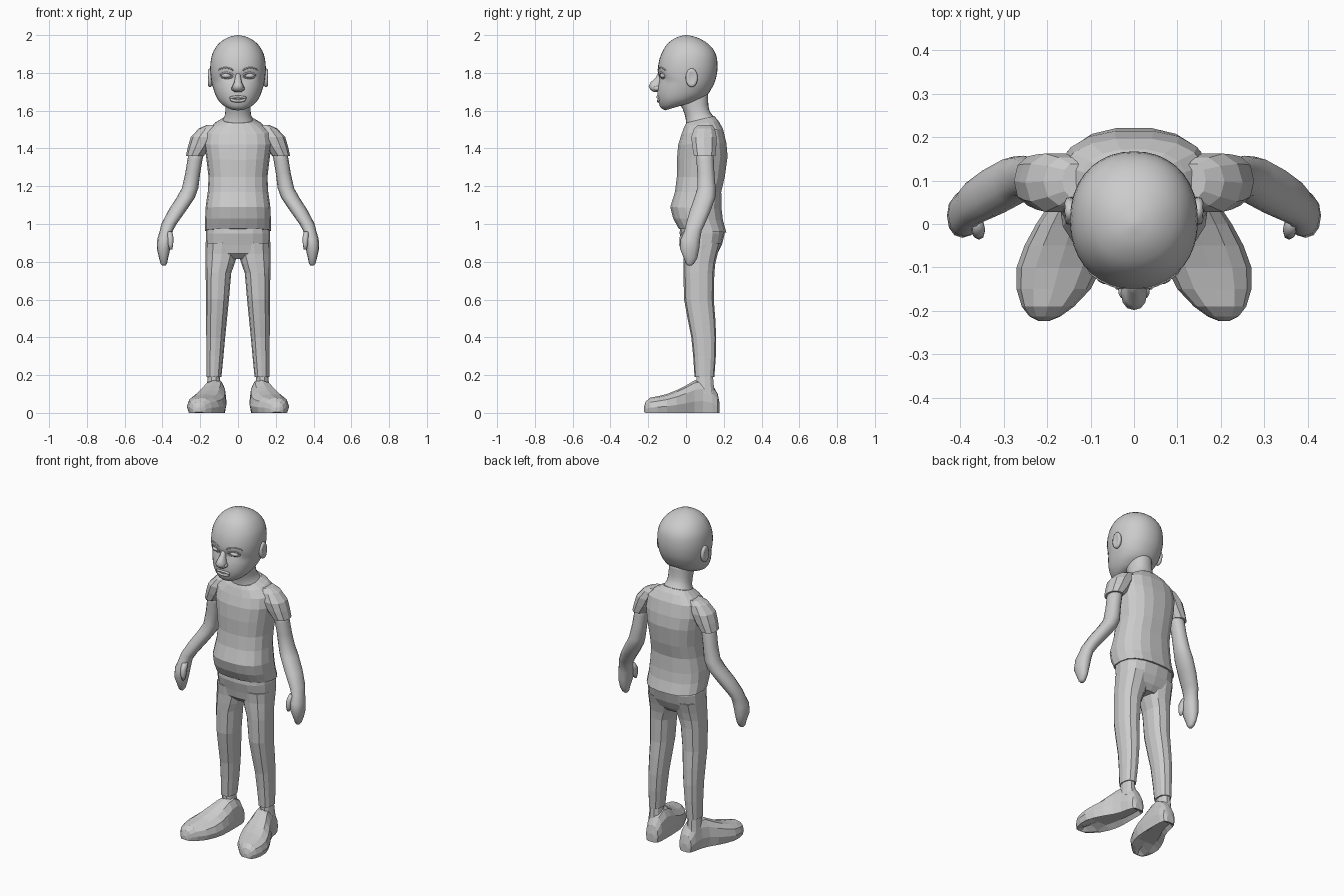
import bpy, bmesh, math
from mathutils import Vector
from mathutils.bvhtree import BVHTree


def finish(name, bm, mirror=False, smooth=False):
    bmesh.ops.recalc_face_normals(bm, faces=bm.faces)
    me = bpy.data.meshes.new(name)
    bm.to_mesh(me)
    bm.free()
    ob = bpy.data.objects.new(name, me)
    bpy.context.collection.objects.link(ob)
    for p in me.polygons:
        p.use_smooth = smooth
    if mirror:
        m = ob.modifiers.new("Mirror", 'MIRROR')
        m.use_mirror_merge = False
    return ob


def resample(rings, steps):
    # Catmull-Rom interpolation between rings
    out = []
    for i in range(len(rings) - 1):
        quad = [rings[max(0, min(len(rings) - 1, i + k))] for k in (-1, 0, 1, 2)]
        for s in range(steps):
            t = s / steps
            out.append([0.5 * (2 * b + (c - a) * t + (2 * a - 5 * b + 4 * c - d) * t * t
                               + (3 * b - a - 3 * c + d) * t ** 3) for a, b, c, d in zip(*quad)])
    return out + [list(rings[-1])]


def loft(rings, n=12, power=2.2):
    # ring = front y, front z, back y, back z, x min, x max
    bm = bmesh.new()
    rows = []
    for yf, zf, yb, zb, x0, x1 in rings:
        row = []
        for k in range(n):
            a = 2 * math.pi * k / n
            c, s = [math.copysign(abs(v) ** (2 / power), v) for v in (math.cos(a), math.sin(a))]
            row.append(bm.verts.new(((x0 + x1) / 2 + c * (x1 - x0) / 2,
                                     (yf + yb) / 2 + s * (yb - yf) / 2,
                                     (zf + zb) / 2 + s * (zb - zf) / 2)))
        rows.append(row)
    for r, q in zip(rows, rows[1:]):
        for k in range(n):
            bm.faces.new((r[k], r[(k + 1) % n], q[(k + 1) % n], q[k]))
    bm.faces.new(rows[0])
    bm.faces.new(rows[-1])
    return bm


def centred(rows):
    return [(a, b, c, d, -w, w) for a, b, c, d, w in rows]


def level(rows):
    # z, front y, back y, x min, x max -> horizontal ring
    return [(f, z, b, z, x0, x1) for z, f, b, x0, x1 in rows]


def blob(name, loc, size, dent=0.0, seg=16):
    bm = bmesh.new()
    bmesh.ops.create_uvsphere(bm, u_segments=seg, v_segments=seg // 2 + 2, radius=1)
    for v in bm.verts:
        if dent and v.co.x > 0.6:
            v.co.x -= dent * (v.co.x - 0.6)
        v.co = Vector(loc) + Vector([a * b for a, b in zip(v.co, size)])
    return finish(name, bm, True, True)


# Head
head_rings = centred([
    (-.005, 2.0, .005, 2.0, .005), (-.052, 1.987, .06, 1.987, .055),
    (-.1, 1.952, .12, 1.952, .105), (-.133, 1.895, .158, 1.90, .137),
    (-.147, 1.84, .167, 1.83, .147), (-.149, 1.795, .157, 1.765, .144),
    (-.14, 1.765, .137, 1.72, .138), (-.148, 1.73, .12, 1.692, .129),
    (-.152, 1.69, .1, 1.672, .118), (-.147, 1.65, .07, 1.655, .102),
    (-.134, 1.616, .05, 1.645, .078), (-.11, 1.602, .02, 1.64, .05)])
bm = loft(resample(head_rings, 3), 36, 2.15)
for v in bm.verts:
    # eye sockets
    d = math.hypot((abs(v.co.x) - .06) / .04, (v.co.z - 1.785) / .025)
    if v.co.y < 0 and d < 1:
        v.co.y += .014 * (1 - d * d)
bm.normal_update()
face = BVHTree.FromBMesh(bm)
finish("head", bm, smooth=True)

# Nose
finish("nose", loft(level([
    (1.80, -.148, -.12, -.012, .012), (1.775, -.16, -.12, -.015, .015),
    (1.75, -.188, -.12, -.021, .021), (1.73, -.198, -.12, -.03, .03),
    (1.712, -.19, -.12, -.031, .031), (1.70, -.172, -.13, -.02, .02)]), 12), smooth=True)

# Ears, eyes and nostril wings
blob("ear", (.148, .03, 1.774), (.02, .032, .05), 1.8)
blob("eyeball", (.06, -.119, 1.785), (.028, .02, .014))
blob("nostril_wing", (.024, -.155, 1.718), (.012, .018, .013), seg=10)


def face_tube(name, pts, radius, mirror=True):
    # thin tube laid on the face surface
    bm = bmesh.new()
    rows = []
    for i, (x, z) in enumerate(pts):
        hit = face.ray_cast(Vector((x, -1, z)), Vector((0, 1, 0)))[0]
        a, b = pts[max(i - 1, 0)], pts[min(i + 1, len(pts) - 1)]
        t = Vector((b[0] - a[0], 0, b[1] - a[1])).normalized()
        side = Vector((-t.z, 0, t.x))
        r = radius * (.4 if i in (0, len(pts) - 1) else 1)
        rows.append([bm.verts.new(hit + side * r * math.cos(k * math.pi / 3)
                                  + Vector((0, r * math.sin(k * math.pi / 3), 0))) for k in range(6)])
    for r, q in zip(rows, rows[1:]):
        for k in range(6):
            bm.faces.new((r[k], r[(k + 1) % 6], q[(k + 1) % 6], q[k]))
    finish(name, bm, mirror, True)


def arc(cx, cz, rx, rz, a0, a1, n=9):
    angles = [math.radians(a0 + (a1 - a0) * i / (n - 1)) for i in range(n)]
    return [(cx + rx * math.cos(a), cz + rz * math.sin(a)) for a in angles]


# Eyelids, brows and lips
face_tube("upper_eyelid", arc(.06, 1.784, .033, .017, 0, 180), .005)
face_tube("lower_eyelid", arc(.06, 1.784, .033, .013, 180, 360), .004)
face_tube("eyebrow", arc(.065, 1.805, .042, .022, 15, 165), .004)
face_tube("upper_lip", arc(0, 1.664, .042, .009, 0, 180, 11), .007, False)
face_tube("lower_lip", arc(0, 1.663, .038, .012, 180, 360, 11), .008, False)

# Neck
finish("neck", loft(resample(centred([
    (-.05, 1.66, .118, 1.71, .066), (-.018, 1.61, .118, 1.63, .066),
    (-.002, 1.56, .13, 1.59, .07), (0, 1.525, .155, 1.56, .086)]), 2), 24), smooth=True)

# Shirt body
finish("shirt", loft(centred([
    (0, 1.535, .15, 1.572, .085), (-.01, 1.515, .172, 1.548, .125),
    (-.025, 1.475, .197, 1.505, .172), (-.043, 1.42, .215, 1.43, .18),
    (-.05, 1.34, .222, 1.36, .168), (-.05, 1.25, .207, 1.25, .156),
    (-.06, 1.17, .188, 1.17, .16), (-.085, 1.09, .19, 1.08, .172),
    (-.07, 1.03, .197, 1.02, .174), (-.04, .975, .215, .955, .175)]), 18, 2.5))

# Sleeves
finish("sleeve", loft(level([
    (1.525, .06, .14, .11, .165), (1.505, .04, .155, .10, .208),
    (1.46, .025, .165, .11, .25), (1.41, .03, .163, .14, .265),
    (1.36, .04, .158, .182, .276)]), 10), True)

# Arms with hands
finish("arm", loft(level([
    (1.42, .055, .14, .17, .25), (1.34, .055, .147, .188, .268),
    (1.27, .06, .15, .2, .279), (1.19, .06, .157, .21, .297),
    (1.14, .045, .155, .228, .325), (1.07, .02, .13, .275, .37),
    (1.0, 0, .1, .325, .406), (.965, -.008, .083, .345, .414),
    (.92, -.028, .075, .35, .427), (.87, -.032, .07, .358, .43),
    (.82, -.012, .06, .37, .418), (.79, 0, .042, .376, .41),
    (.78, .01, .03, .383, .402)]), 12), True, True)
finish("thumb", loft(level([
    (.96, -.015, .025, .348, .375), (.93, -.034, .01, .342, .374),
    (.89, -.036, 0, .343, .37), (.865, -.028, -.01, .348, .363)]), 8), True, True)

# Trousers: hips and legs
finish("trouser_hips", loft(level([
    (1.0, -.03, .195, -.166, .166), (.95, -.034, .205, -.17, .17),
    (.89, -.02, .19, -.171, .171), (.845, -.012, .168, -.171, .171),
    (.815, .02, .14, -.13, .13)]), 16, 2.5))
finish("trouser_leg", loft(level([
    (.9, -.018, .185, .0, .17), (.84, -.013, .167, .003, .171),
    (.79, -.014, .155, .018, .171), (.74, -.014, .15, .036, .171),
    (.6, -.01, .147, .048, .17), (.5, .008, .155, .058, .169),
    (.4, .028, .16, .068, .168), (.3, .038, .158, .077, .167),
    (.19, .045, .15, .088, .166)]), 12, 2.4), True)
finish("ankle", loft(level([
    (.22, .055, .142, .1, .158), (.14, .05, .15, .09, .165), (.1, .04, .155, .085, .17)]), 10), True)

# Shoes: y, height, x min, x max from heel to toe
shoe = [(.178, .05, .09, .135), (.168, .10, .072, .153), (.14, .15, .064, .164),
        (.09, .18, .062, .175), (.045, .172, .061, .195), (0, .145, .06, .225),
        (-.05, .12, .062, .252), (-.1, .1, .075, .27), (-.15, .088, .1, .27),
        (-.19, .08, .138, .258), (-.213, .06, .17, .24), (-.223, .03, .195, .22)]
bm = loft([(y, -.3 * h, y, h, x0, x1) for y, h, x0, x1 in shoe], 12, 2.3)
for v in bm.verts:
    v.co.z = .02 if v.co.z < -.02 and -.2 < v.co.y < .16 else max(v.co.z, .005 if v.co.y < -.22 else 0)
finish("shoe", bm, True)
